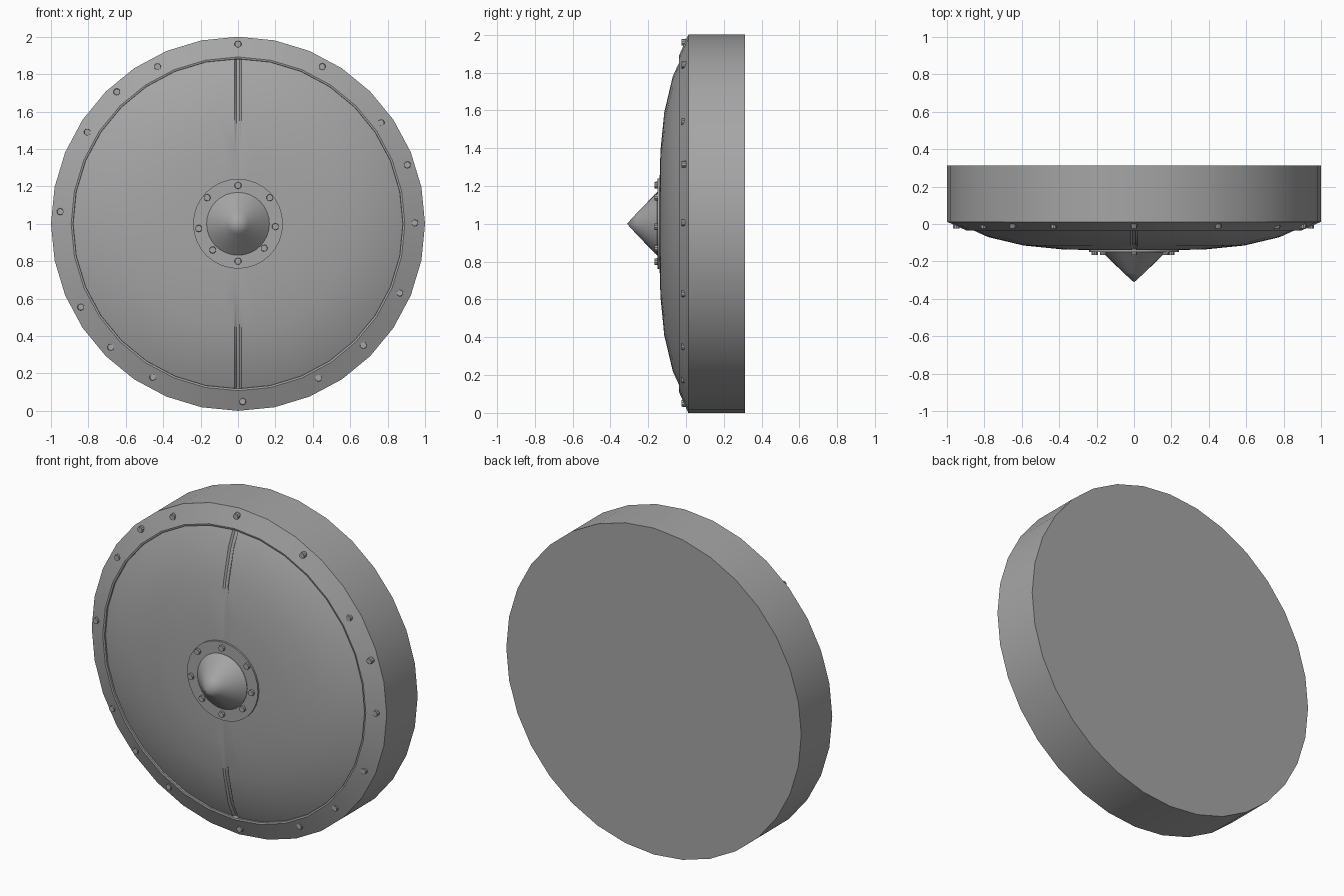
import bpy, bmesh
from math import sin, cos, pi, sqrt, radians
from mathutils import Matrix

if "Cube" in bpy.data.objects:
    bpy.data.objects.remove(bpy.data.objects["Cube"])

SIDES = 32
iron = bpy.data.materials.new("dark_iron")
iron.diffuse_color = (0.38, 0.38, 0.38, 1)
iron.use_nodes = True
iron.node_tree.nodes["Principled BSDF"].inputs["Base Color"].default_value = iron.diffuse_color


def finish(bm, name):
    bmesh.ops.remove_doubles(bm, verts=bm.verts, dist=1e-5)
    bmesh.ops.recalc_face_normals(bm, faces=bm.faces)
    mesh = bpy.data.meshes.new(name)
    bm.to_mesh(mesh)
    bm.free()
    mesh.materials.append(iron)
    obj = bpy.data.objects.new(name, mesh)
    bpy.context.collection.objects.link(obj)
    bpy.ops.object.select_all(action='DESELECT')
    obj.select_set(True)
    bpy.context.view_layer.objects.active = obj
    bpy.ops.object.shade_smooth_by_angle(angle=radians(20))
    return obj


def skin(bm, rings):
    """Join neighbouring vertex rings with quads."""
    rows = [[bm.verts.new(p) for p in ring] for ring in rings]
    n = len(rows[0])
    for a, b in zip(rows, rows[1:]):
        for i in range(n):
            j = (i + 1) % n
            bm.faces.new((a[i], a[j], b[j], b[i]))
    return rows


def ring(r, y):
    return [(r * sin(2 * pi * i / SIDES), y, 1 + r * cos(2 * pi * i / SIDES))
            for i in range(SIDES)]


def lathe(name, profile, tip=None):
    """Turn (radius, y) points about the shield axis; cap the ends."""
    bm = bmesh.new()
    rows = skin(bm, [ring(r, y) for r, y in profile])
    bm.faces.new(rows[0])
    if tip is None:
        bm.faces.new(rows[-1])
    else:
        t = bm.verts.new((0, tip, 1))
        for i in range(SIDES):
            bm.faces.new((rows[-1][i], rows[-1][(i + 1) % SIDES], t))
    return finish(bm, name)


# Drum body and bevelled rim with a step down to the dome
lathe("shield_body_rim", [(1, 0.312), (1, 0.012), (0.892, -0.036),
                          (0.882, -0.034), (0.88, -0.01)])


# Dome with a narrow seam groove running from top to bottom
def dome_ring(r, y, depth, half):
    pts = []
    for i in range(SIDES):
        if i % (SIDES // 2) == 0:
            s = 1 if i == 0 else -1
            z = 1 + s * sqrt(r * r - half * half)
            pts += [(-s * half, y, z), (-s * half * 0.5, y + depth, z),
                    (s * half * 0.5, y + depth, z), (s * half, y, z)]
        else:
            a = 2 * pi * i / SIDES
            pts.append((r * sin(a), y, 1 + r * cos(a)))
    return pts


bm = bmesh.new()
rows = skin(bm, [dome_ring(*p) for p in [
    (0.885, -0.022, 0.016, 0.018), (0.78, -0.070, 0.014, 0.018),
    (0.59, -0.115, 0.009, 0.018), (0.39, -0.135, 0.003, 0.018),
    (0.22, -0.140, 0.002, 0.018)]])
bm.faces.new(rows[-1])
finish(bm, "dome")

# Central plate and spike
lathe("boss_plate", [(0.24, -0.132), (0.24, -0.150)])
lathe("boss_spike", [(0.168, -0.14), (0.168, -0.153), (0.115, -0.204),
                     (0.055, -0.262)], tip=-0.312)


# Rivets
def rivets(name, spots, y, radius, depth):
    bm = bmesh.new()
    for x, z in spots:
        m = Matrix.Translation((x, y, z)) @ Matrix.Rotation(pi / 2, 4, 'X')
        bmesh.ops.create_cone(bm, cap_ends=True, segments=10, radius1=radius,
                              radius2=radius * 0.9, depth=depth, matrix=m)
    finish(bm, name)


rivets("rim_rivets", [
    (0, 1.96), (0.45, 1.84), (0.765, 1.54), (0.905, 1.315), (0.945, 1.005),
    (0.865, 0.63), (0.67, 0.35), (0.43, 0.175), (0.025, 0.05), (-0.455, 0.18),
    (-0.68, 0.34), (-0.84, 0.555), (-0.95, 1.065), (-0.805, 1.49),
    (-0.648, 1.705), (-0.43, 1.84)], -0.012, 0.019, 0.026)
rivets("boss_rivets", [
    (0, 1.205), (-0.165, 1.14), (-0.21, 0.975), (-0.135, 0.86), (0, 0.8),
    (0.14, 0.87), (0.2, 0.985), (0.17, 1.14)], -0.155, 0.019, 0.022)
